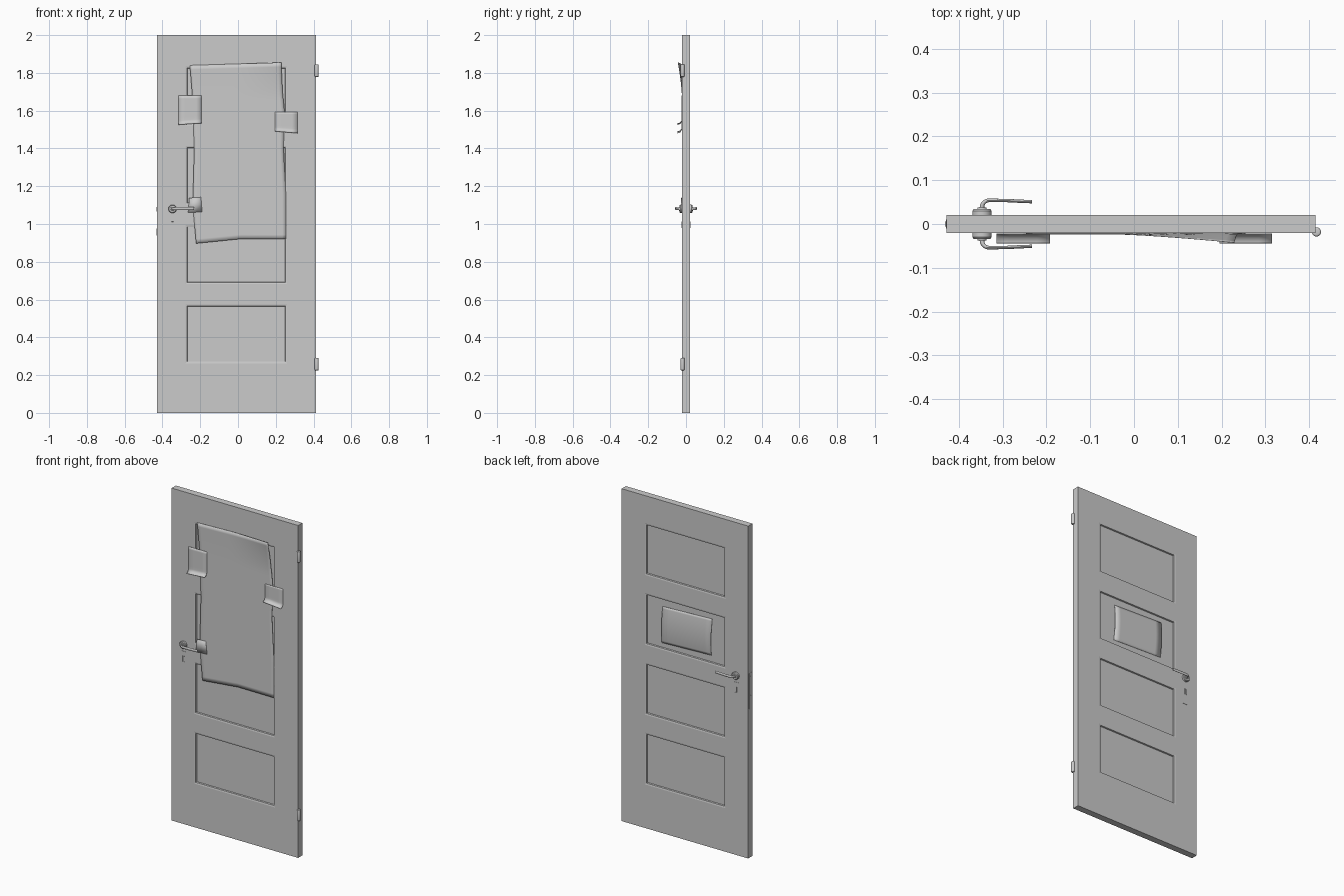
import bpy, bmesh, math
from mathutils import Vector, Matrix

if "Cube" in bpy.data.objects:
    bpy.data.objects.remove(bpy.data.objects["Cube"], do_unlink=True)

grey = bpy.data.materials.new("plain_grey")
GREY = (0.6, 0.6, 0.6, 1)
grey.diffuse_color = GREY
grey.use_nodes = True
grey.node_tree.nodes["Principled BSDF"].inputs["Base Color"].default_value = GREY


def add(name, bm, smooth=False):
    """Turn a bmesh into a named grey object."""
    mesh = bpy.data.meshes.new(name)
    bm.to_mesh(mesh)
    bm.free()
    mesh.materials.append(grey)
    ob = bpy.data.objects.new(name, mesh)
    bpy.context.collection.objects.link(ob)
    if smooth:
        bpy.ops.object.select_all(action='DESELECT')
        ob.select_set(True)
        bpy.context.view_layer.objects.active = ob
        bpy.ops.object.shade_smooth_by_angle(angle=math.radians(35))
    return ob


def box_bm(x0, x1, y0, y1, z0, z1):
    bm = bmesh.new()
    bmesh.ops.create_cube(bm, size=1, matrix=Matrix.Translation(
        ((x0 + x1) / 2, (y0 + y1) / 2, (z0 + z1) / 2)) @
        Matrix.Diagonal((x1 - x0, y1 - y0, z1 - z0, 1)))
    return bm


def lerp(points, t):
    """Piecewise linear lookup through (t, value) points in rising order."""
    if t <= points[0][0]:
        return points[0][1]
    for (a, va), (b, vb) in zip(points, points[1:]):
        if t <= b:
            return va + (vb - va) * (t - a) / (b - a)
    return points[-1][1]


def sheet(name, nu, nv, f):
    """Thin sheet from a surface function of u (across) and v (upward)."""
    bm = bmesh.new()
    grid = [[bm.verts.new(f(i / nu, j / nv)) for i in range(nu + 1)]
            for j in range(nv + 1)]
    for j in range(nv):
        for i in range(nu):
            bm.faces.new((grid[j][i], grid[j][i + 1],
                          grid[j + 1][i + 1], grid[j + 1][i]))
    ob = add(name, bm, True)
    mod = ob.modifiers.new("thickness", 'SOLIDIFY')
    mod.thickness = 0.0008
    return ob


def lathe(name, cx, cz, profile, n=32):
    """Spin a (radius, y) profile around a line along y."""
    bm = bmesh.new()
    vs = [bm.verts.new((cx + r, y, cz)) for r, y in profile]
    es = [bm.edges.new(p) for p in zip(vs, vs[1:])]
    bmesh.ops.spin(bm, geom=vs + es, cent=(cx, 0, cz), axis=(0, 1, 0),
                   angle=math.tau, steps=n)
    bmesh.ops.remove_doubles(bm, verts=bm.verts, dist=1e-5)
    bmesh.ops.recalc_face_normals(bm, faces=bm.faces)
    return add(name, bm, True)


# Door leaf with four recessed panels on both faces
T = 0.02
PX0, PX1 = -0.278, 0.26
panels = [(0.262 + 0.42 * i, 0.574 + 0.42 * i) for i in range(4)]
bm = box_bm(-0.428, 0.414, -T, T, 0, 2)
cuts = [((x, 0, 0), (1, 0, 0)) for x in (PX0, PX1)]
cuts += [((0, 0, z), (0, 0, 1)) for p in panels for z in p]
for co, no in cuts:
    bmesh.ops.bisect_plane(bm, geom=bm.verts[:] + bm.edges[:] + bm.faces[:],
                           plane_co=co, plane_no=no)
bm.normal_update()
sunk = []
for f in bm.faces:
    c = f.calc_center_median()
    if abs(f.normal.y) > 0.9 and PX0 < c.x < PX1 and any(a < c.z < b for a, b in panels):
        sunk.append(f)
for width, depth in ((0.009, -0.002), (0.002, -0.008)):
    bmesh.ops.inset_individual(bm, faces=sunk, thickness=width, depth=depth,
                               use_even_offset=True)
add("door_leaf", bm)

# Large sheet hung on the front, its top right corner curling forward
left = [(0.9, -0.222), (1.1, -0.24), (1.4, -0.232), (1.68, -0.242), (1.84, -0.255)]
right = [(0.92, 0.254), (1.15, 0.254), (1.4, 0.241), (1.59, 0.247), (1.7, 0.236), (1.855, 0.229)]
bottom = [(0, 0.897), (0.5, 0.921), (1, 0.92)]


def poster(u, v):
    z0, z1 = lerp(bottom, u), 1.84 + 0.015 * u
    z = z0 + (z1 - z0) * v
    x0, x1 = lerp(left, z), lerp(right, z)
    k = max(0, (z - 1.66) / 0.195)
    lift = k ** 1.6 * (0.003 + 0.019 * max(0, (u - 0.45) / 0.55) ** 1.3)
    return (x0 + (x1 - x0) * u, -0.0212 - lift, z)


sheet("front_poster", 24, 40, poster)


# Tape strips: flat above, bottom edge curled out
def tape(name, x0, x1, z_bottom, z_top, slope):
    def f(u, v):
        x = x0 + (x1 - x0) * u
        zb = z_bottom + slope * (u - 0.5)
        if v >= 0.5:
            return (x, -0.0228, zb + 0.022 + (z_top - zb - 0.022) * (v - 0.5) * 2)
        a = (0.5 - v) * math.pi
        return (x, -0.0228 - 0.022 * (1 - math.cos(a)), zb + 0.022 * (1 - math.sin(a)))
    return sheet(name, 4, 16, f)


tape("left_tape", -0.314, -0.192, 1.53, 1.68, 0.008)
tape("right_tape", 0.195, 0.315, 1.486, 1.592, -0.01)
sheet("lower_tape", 2, 2, lambda u, v: (
    -0.264 + 0.074 * u + 0.006 * v * (1 - 2 * u), -0.0228 - 0.004 * u * v,
    1.06 + 0.004 * u + 0.078 * v))


# Small bowed sheet inside a back panel
def note(u, v):
    bow = 1 - (2 * v - 1) ** 2
    return (0.153 - 0.33 * u - 0.006 * v, 0.0115 + 0.008 * bow, 1.14 + 0.012 * u + 0.22 * v)


sheet("back_note", 8, 16, note)

# Handle sets, mirrored front and back
HX, HZ = -0.347, 1.08
for side, s in (("front", -1), ("back", 1)):
    lathe(side + "_handle_rose", HX, HZ, [
        (0, s * 0.019), (0.022, s * 0.019), (0.022, s * 0.030), (0.019, s * 0.034),
        (0.011, s * 0.034), (0.010, s * 0.038), (0, s * 0.038)])

    # Lever swept round a bend, wider than it is thick at the grip
    path = [(HX, 0.03), (HX, 0.038)]
    path += [(HX + 0.016 * (1 - math.cos(a)), 0.038 + 0.016 * math.sin(a))
             for a in (math.pi / 2 * i / 6 for i in range(1, 7))]
    path += [(-0.29, 0.0535), (-0.25, 0.0515), (-0.233, 0.051)]
    bm = bmesh.new()
    rings, n = [], 16
    for i, (x, y) in enumerate(path):
        a, b = path[max(i - 1, 0)], path[min(i + 1, len(path) - 1)]
        d = Vector((b[0] - a[0], b[1] - a[1])).normalized()
        rz = 0.0055 + 0.0025 * min(1, i / 8)
        rn = 0.0055 - 0.0017 * min(1, i / 8)
        rings.append([bm.verts.new((x - d.y * rn * math.cos(t), s * (y + d.x * rn * math.cos(t)),
                                    HZ + rz * math.sin(t) + 0.002 * i / 10))
                      for t in (math.tau * k / n for k in range(n))])
    for r0, r1 in zip(rings, rings[1:]):
        for k in range(n):
            bm.faces.new((r0[k], r0[(k + 1) % n], r1[(k + 1) % n], r1[k]))
    bm.faces.new(rings[0])
    bm.faces.new(rings[-1])
    bmesh.ops.recalc_face_normals(bm, faces=bm.faces)
    add(side + "_handle_lever", bm, True)

    # Key plate with a raised keyhole surround
    y0, y1 = sorted((s * 0.0195, s * 0.0215))
    add(side + "_key_plate", box_bm(HX - 0.016, HX + 0.016, y0, y1, 0.918, 1.04))
    bm = box_bm(HX - 0.006, HX + 0.006, *sorted((s * 0.0205, s * 0.0225)), 0.978, 1.012)
    bm.normal_update()
    bmesh.ops.inset_individual(bm, faces=[f for f in bm.faces if f.normal.y * s > 0.9],
                               thickness=0.002, depth=-0.0018)
    add(side + "_keyhole", bm)

# Lock plate, latch and bolt on the closing edge
add("lock_plate", box_bm(-0.4288, -0.427, -0.01, 0.01, 0.895, 1.11))
add("latch", box_bm(-0.431, -0.427, -0.006, 0.006, 1.065, 1.09))
add("bolt", box_bm(-0.431, -0.427, -0.006, 0.006, 0.94, 0.975))

# Hinge knuckles with rounded ends
for name, z in (("lower_hinge", 0.258), ("upper_hinge", 1.812)):
    bm = bmesh.new()
    bmesh.ops.create_cone(bm, cap_ends=True, segments=24, radius1=0.0105, radius2=0.0105,
                          depth=0.066, matrix=Matrix.Translation((0.4165, -0.018, z)))
    rims = [e for e in bm.edges if abs(e.verts[0].co.z - e.verts[1].co.z) < 1e-5]
    bmesh.ops.bevel(bm, geom=rims, offset=0.004, segments=3, profile=0.5, affect='EDGES')
    add(name, bm, True)
